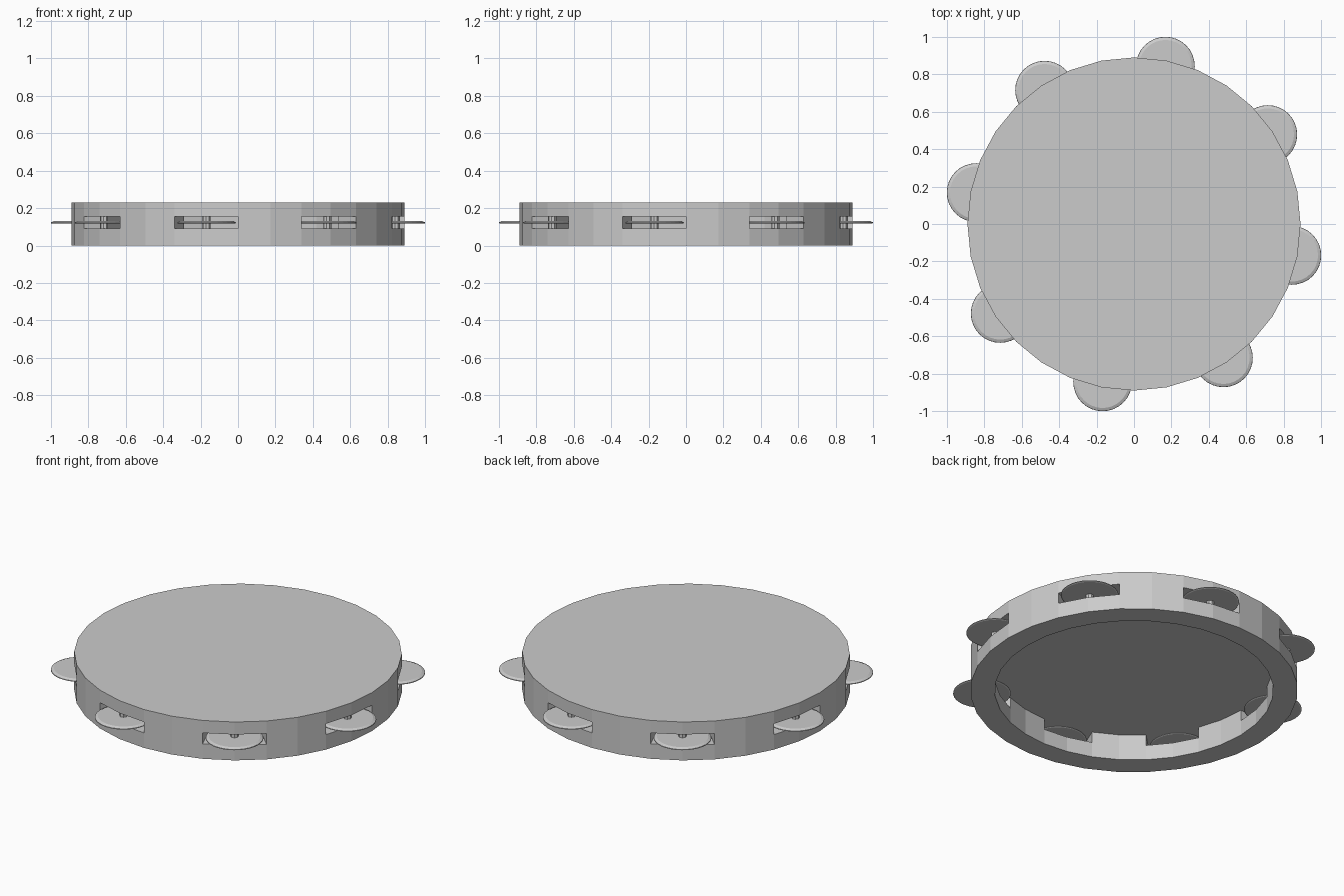
import bpy, bmesh
from math import sin, cos, radians

SIDES, SLOTS = 32, 8
OUTER, INNER = 0.89, 0.757
LEVELS = (0.0, 0.09, 0.155, 0.23)   # base, slot floor, slot ceiling, top
PIN_RADIUS = 0.86

cube = bpy.data.objects.get("Cube")
if cube:
    bpy.data.objects.remove(cube, do_unlink=True)

grey = bpy.data.materials.new("plain grey")
grey.use_nodes = True
colour = (0.6, 0.6, 0.6, 1)
grey.diffuse_color = colour
grey.node_tree.nodes["Principled BSDF"].inputs["Base Color"].default_value = colour


def finish(bm, name):
    bmesh.ops.recalc_face_normals(bm, faces=bm.faces)
    mesh = bpy.data.meshes.new(name)
    bm.to_mesh(mesh)
    bm.free()
    mesh.materials.append(grey)
    obj = bpy.data.objects.new(name, mesh)
    bpy.context.collection.objects.link(obj)
    return obj


def ring(bm, radius, z, sides):
    step = radians(360 / sides)
    return [bm.verts.new((radius * cos(i * step), radius * sin(i * step), z))
            for i in range(sides)]


def lathe(name, profile, sides):
    """Closed turned part from (radius, height) pairs."""
    bm = bmesh.new()
    rings = [ring(bm, r, z, sides) for r, z in profile]
    for low, high in zip(rings, rings[1:]):
        for i in range(sides):
            j = (i + 1) % sides
            bm.faces.new((low[i], low[j], high[j], high[i]))
    bm.faces.new(rings[0][::-1])
    bm.faces.new(rings[-1])
    return finish(bm, name)


# Drum frame with slots cut through the wall, closed by a thick head
bm = bmesh.new()
out = [ring(bm, OUTER, z, SIDES) for z in LEVELS]
inn = [ring(bm, INNER, z, SIDES) for z in LEVELS[:3]]
for i in range(SIDES):
    j = (i + 1) % SIDES
    is_slot = i % 4 >= 2
    bm.faces.new((out[0][i], out[0][j], inn[0][j], inn[0][i]))
    for band in range(3):
        if band == 1 and is_slot:
            for k in (1, 2):            # slot floor and ceiling
                bm.faces.new((out[k][i], out[k][j], inn[k][j], inn[k][i]))
            continue
        for wall in (out, inn):
            if band + 1 < len(wall):
                bm.faces.new((wall[band][i], wall[band][j],
                              wall[band + 1][j], wall[band + 1][i]))
    if i % 2 == 0:                      # slot ends
        bm.faces.new((out[1][i], inn[1][i], inn[2][i], out[2][i]))
bm.faces.new(out[3])
bm.faces.new(inn[2])
finish(bm, "drum_frame")

# Jingles and their pins, one pair in each slot
jingle_profile = ((0.15, 0.117), (0.157, 0.12), (0.156, 0.124), (0.14, 0.131))
pin_profile = ((0.022, LEVELS[1]), (0.022, LEVELS[2]))
for n in range(SLOTS):
    angle = radians(78.75 + n * 360 / SLOTS)
    for part, profile, sides in (("jingle", jingle_profile, 32), ("pin", pin_profile, 8)):
        obj = lathe(f"{part}_{n + 1}", profile, sides)
        obj.location = (PIN_RADIUS * cos(angle), PIN_RADIUS * sin(angle), 0)
        obj.rotation_euler.z = angle
